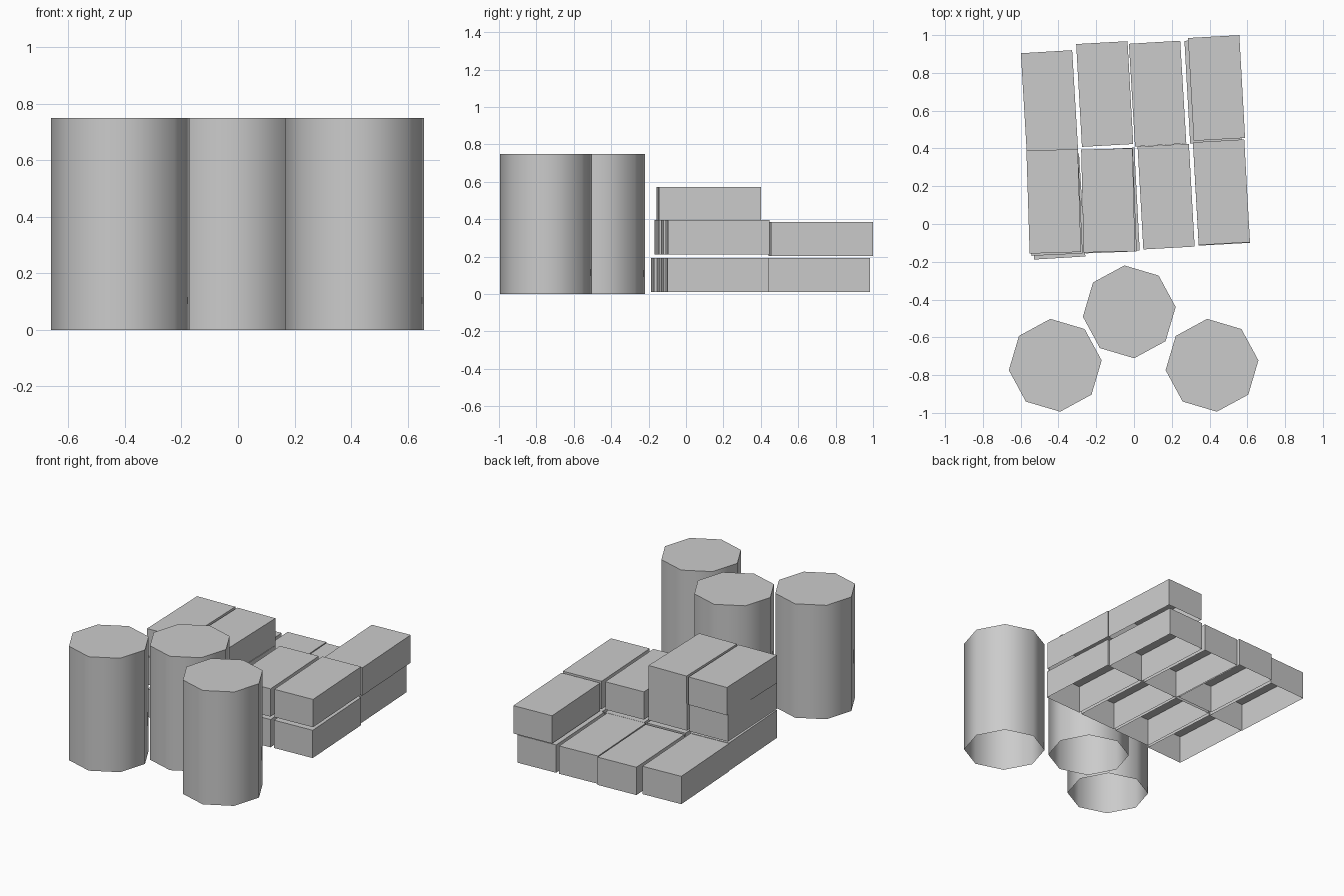
import bpy, bmesh, math

if "Cube" in bpy.data.objects:
    bpy.data.objects.remove(bpy.data.objects["Cube"])

BOX_W, BOX_L, BOX_H = 0.272, 0.545, 0.183


def make_object(bm, name, location, turn):
    mesh = bpy.data.meshes.new(name)
    bm.to_mesh(mesh)
    bm.free()
    obj = bpy.data.objects.new(name, mesh)
    bpy.context.collection.objects.link(obj)
    obj.location = location
    obj.rotation_euler.z = math.radians(turn)
    return obj


def remove_bottom(bm):
    bm.normal_update()
    bottoms = [f for f in bm.faces if f.normal.z < -0.9]
    bmesh.ops.delete(bm, geom=bottoms, context='FACES_ONLY')


def crate(name, x, y, z, turn):
    bm = bmesh.new()
    bmesh.ops.create_cube(bm, size=1)
    bmesh.ops.scale(bm, vec=(BOX_W, BOX_L, BOX_H), verts=bm.verts)
    remove_bottom(bm)
    return make_object(bm, name, (x, y, z + BOX_H / 2), turn)


def barrel(name, x, y):
    bm = bmesh.new()
    bmesh.ops.create_cone(bm, cap_ends=True, segments=8, radius1=0.247,
                          radius2=0.247, depth=0.75)
    remove_bottom(bm)
    # smooth wall, flat lid with a sharp rim
    for f in bm.faces:
        f.smooth = abs(f.normal.z) < 0.5
    for e in bm.edges:
        if len(e.link_faces) == 2:
            e.smooth = e.calc_face_angle() < math.radians(60)
    return make_object(bm, name, (x, y, 0.375), 6)


# three open-bottomed eight-sided barrels in front
for i, (x, y) in enumerate([(-0.417, -0.748), (-0.025, -0.465), (0.413, -0.748)]):
    barrel(f"barrel_{i + 1}", x, y)

# stacked open-bottomed boxes: layer name, base height, (x, y, turn in degrees)
layers = [
    ("bottom_front_box", 0.01, [(-0.41, 0.092, 3.5), (-0.12, 0.125, 3.0),
                                (0.17, 0.145, 3.2), (0.463, 0.165, 3.2)]),
    ("bottom_back_box", 0.01, [(-0.447, 0.64, 3.4), (-0.155, 0.688, 3.2),
                               (0.125, 0.69, 3.4), (0.418, 0.705, 3.2)]),
    ("middle_front_box", 0.212, [(-0.42, 0.11, 2.6), (-0.132, 0.122, 2.2),
                                 (0.17, 0.145, 3.2), (0.463, 0.168, 3.2)]),
    ("middle_back_box", 0.203, [(0.437, 0.72, 3.2)]),
    ("top_box", 0.39, [(-0.425, 0.12, 1.8), (-0.137, 0.125, 1.4)]),
]
for name, z, boxes in layers:
    for i, (x, y, turn) in enumerate(boxes):
        crate(f"{name}_{i + 1}", x, y, z, turn)
